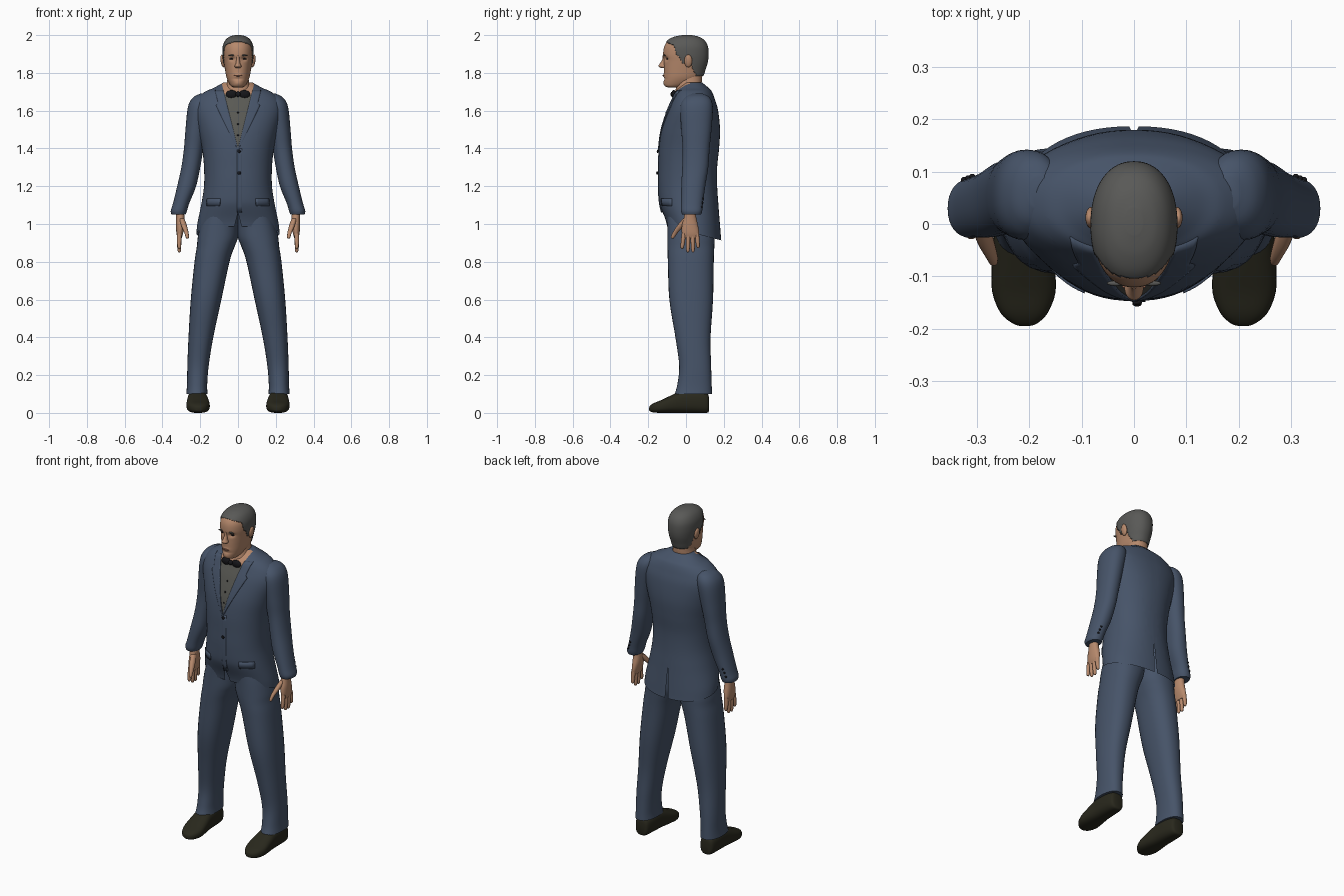
import bpy, bmesh, math
from mathutils import Matrix, Vector

if "Cube" in bpy.data.objects:
    bpy.data.objects.remove(bpy.data.objects["Cube"])


def material(name, r, g, b):
    m = bpy.data.materials.new(name)
    m.diffuse_color = (r, g, b, 1)
    m.use_nodes = True
    m.node_tree.nodes["Principled BSDF"].inputs["Base Color"].default_value = m.diffuse_color
    return m


SUIT = material("suit blue", 0.062, 0.088, 0.14)
SKIN = material("skin", 0.47, 0.25, 0.15)
HAIR = material("hair grey", 0.10, 0.10, 0.095)
SHIRT = material("shirt grey", 0.10, 0.10, 0.088)
SHOE = material("shoe brown black", 0.022, 0.021, 0.012)
BLACK = material("black", 0.008, 0.008, 0.01)
LIP = material("lip", 0.30, 0.13, 0.085)


def finish(bm, name, mats, mirror=False, thick=0, angle=50):
    me = bpy.data.meshes.new(name)
    bm.to_mesh(me)
    bm.free()
    ob = bpy.data.objects.new(name, me)
    bpy.context.collection.objects.link(ob)
    for m in mats:
        me.materials.append(m)
    bpy.ops.object.select_all(action='DESELECT')
    ob.select_set(True)
    bpy.context.view_layer.objects.active = ob
    bpy.ops.object.shade_smooth_by_angle(angle=math.radians(angle))
    if thick:
        s = ob.modifiers.new("thickness", 'SOLIDIFY')
        s.thickness = thick
    if mirror:
        ob.modifiers.new("mirror", 'MIRROR')
    return ob


def resample(rows, k):
    """Catmull-Rom smoothing of a list of section rows."""
    p = [rows[0]] + list(rows) + [rows[-1]]
    out = []
    for i in range(1, len(p) - 2):
        for j in range(k):
            t = j / k
            out.append(tuple(0.5 * (2 * b + (c - a) * t + (2 * a - 5 * b + 4 * c - d) * t * t
                                    + (3 * b - a - 3 * c + d) * t ** 3)
                             for a, b, c, d in zip(*p[i - 1:i + 3])))
    return out + [tuple(rows[-1])]


def loft(rows, k=4, seg=32, n=2.2, axis='z', caps=(True, True)):
    """Rows (t, a0, a1, b0, b1): section extents in x and y (or x and z along y)."""
    bm = bmesh.new()
    rings = []
    for t, a0, a1, b0, b1 in resample(rows, k):
        ring = []
        for i in range(seg):
            th = 2 * math.pi * i / seg
            c, s = math.cos(th), math.sin(th)
            a = (a0 + a1) / 2 + (a1 - a0) / 2 * math.copysign(abs(c) ** (2 / n), c)
            b = (b0 + b1) / 2 + (b1 - b0) / 2 * math.copysign(abs(s) ** (2 / n), s)
            ring.append(bm.verts.new((a, b, t) if axis == 'z' else (a, t, b)))
        rings.append(ring)
    for r, q in zip(rings, rings[1:]):
        for i in range(seg):
            bm.faces.new((r[i], r[(i + 1) % seg], q[(i + 1) % seg], q[i]))
    for ring, cap in zip((rings[0], rings[-1]), caps):
        if cap:
            bm.faces.new(ring)
    bmesh.ops.recalc_face_normals(bm, faces=bm.faces)
    return bm


def ball(name, pos, size, mat, mirror=False, rot=0):
    bm = bmesh.new()
    bmesh.ops.create_uvsphere(bm, u_segments=20, v_segments=12, radius=1, matrix=Matrix.Translation(pos)
                              @ Matrix.Rotation(rot, 4, 'Y') @ Matrix.Diagonal((*size, 1)))
    return finish(bm, name, [mat], mirror)


def cut(bm, co, normal):
    bmesh.ops.bisect_plane(bm, geom=bm.verts[:] + bm.edges[:] + bm.faces[:], dist=1e-5,
                           plane_co=co, plane_no=normal)


# Jacket body: height, half width, front y, back y
J = [(1.75, .075, -.01, .085), (1.72, .13, -.04, .12), (1.70, .175, -.058, .137),
     (1.66, .22, -.075, .153), (1.6, .235, -.10, .17), (1.5, .212, -.13, .18),
     (1.4, .19, -.143, .175), (1.3, .18, -.146, .165), (1.2, .18, -.147, .165),
     (1.1, .195, -.14, .172), (1.0, .215, -.112, .182), (.95, .22, -.10, .187)]
jrows = [(z, -w, w, f, b) for z, w, f, b in J]
jfine = resample(jrows, 6)


def jacket_front(x, z):
    r = min(jfine, key=lambda q: abs(q[0] - z))
    i = jfine.index(r)
    s = jfine[min(i + 1, len(jfine) - 1)] if z < r[0] else jfine[max(i - 1, 0)]
    t = 0 if s[0] == r[0] else (z - r[0]) / (s[0] - r[0])
    w, f, b = (r[m] + (s[m] - r[m]) * t for m in (2, 3, 4))
    u = min(abs(x) / w, 1) ** 2.2
    return (f + b) / 2 - (b - f) / 2 * (1 - u) ** (1 / 2.2)


bm = loft(jrows, 6, 64, caps=(True, False))
for v in bm.verts:  # hem hangs lower at the back
    v.co.z -= (v.co.y - .045) / .14 * .036 * max(0, min(1, (1.12 - v.co.z) / .15))
for s in (-1, 1):
    cut(bm, (0, 0, 1.40), (1, 0, s * .25))
    cut(bm, (0, 0, 1.06), (1, 0, s * .25))
    cut(bm, (0, 0, 1.12), (1, 0, s * .045))
cut(bm, (0, 0, 1.685), (0, 0, 1))
slits = []
for f in bm.faces:
    c = f.calc_center_median()
    if c.y < .02 and abs(c.x) < .25 * (c.z - 1.40):
        f.material_index = 2 if c.z > 1.685 else 1
    if (c.y > .1 and abs(c.x) < .045 * (1.12 - c.z)) or (c.y < 0 and abs(c.x) < .25 * (1.06 - c.z)):
        slits.append(f)
bmesh.ops.delete(bm, geom=slits, context='FACES')
finish(bm, "jacket", [SUIT, SHIRT, SKIN])


def patch(name, rows, mat, mirror=True, off=.005, cols=6):
    """Plate lying on the jacket front; rows (z, x0, x1) from top to bottom."""
    bm = bmesh.new()
    g = []
    for z, a, b in rows:
        xs = [a + (b - a) * i / cols for i in range(cols + 1)]
        g.append([bm.verts.new((x, jacket_front(x, z) - off, z)) for x in xs])
    for r, q in zip(g, g[1:]):
        for i in range(cols):
            bm.faces.new((q[i], q[i + 1], r[i + 1], r[i]))
    return finish(bm, name, [mat], mirror, thick=.007)


# Lapels with a notch, pocket flaps, breast welt, front overlap
rows = []
for i in range(25):
    z = 1.71 - i * .33 / 24
    width = .045 if z > 1.635 else .062 * max(.02, (z - 1.38) / .255)
    x = max(0, .25 * (z - 1.40))
    rows.append((z, x, x + width))
patch("lapel", rows, SUIT)
patch("pocket_flap", [(1.135, .095, .165), (1.115, .095, .167), (1.095, .097, .168)], SUIT)
patch("front_overlap", [(1.40 - i * .034, -.004, .022) for i in range(11)], SUIT, False, .002)
for z in (1.27, 1.385):
    ball("jacket_button", (.006, jacket_front(0, z) - .006, z), (.009, .005, .009), BLACK)
for z in (1.47, 1.53, 1.59):
    ball("shirt_button", (0, jacket_front(0, z) - .001, z), (.005, .003, .005), BLACK)

# Sleeves
finish(loft([(1.69, .16, .20, .03, .09), (1.67, .14, .238, -.005, .125), (1.62, .14, .265, -.03, .142),
             (1.5, .165, .278, -.025, .135), (1.4, .183, .286, -.018, .125), (1.3, .20, .30, -.02, .118),
             (1.2, .222, .322, -.025, .102), (1.11, .258, .344, -.026, .09),
             (1.07, .27, .356, -.026, .086), (1.05, .278, .352, -.02, .08)], 5),
       "sleeve", [SUIT], True)
for i in range(3):
    ball("sleeve_button", (.325 - i * .008, .084 + i * .003, 1.09 + i * .022), (.006, .006, .006), BLACK, True)

# Hands: palm, four fingers, thumb
finish(loft([(1.07, .287, .33, -.005, .05), (1.03, .283, .328, -.012, .055), (.99, .283, .328, -.022, .064),
             (.95, .291, .326, -.022, .07), (.925, .298, .32, -.014, .066)], 4, 20), "palm", [SKIN], True)
for y, y2, tip in ((-.012, -.02, .868), (.012, .01, .85), (.035, .037, .85), (.058, .064, .872)):
    finish(loft([(.95, .298, .322, y - .011, y + .011),
                 ((.95 + tip) / 2, .30, .323, (y + y2) / 2 - .011, (y + y2) / 2 + .011),
                 (tip + .01, .302, .32, y2 - .009, y2 + .009), (tip, .307, .315, y2 - .003, y2 + .003)], 4, 12),
           "finger", [SKIN], True)
finish(loft([(1.03, .284, .312, -.015, .025), (.99, .27, .30, -.048, -.008), (.955, .262, .285, -.07, -.042),
             (.93, .26, .277, -.08, -.06), (.922, .265, .272, -.074, -.066)], 4, 14), "thumb", [SKIN], True)

# Trousers: legs overlap at the hips
finish(loft([(1.08, -.01, .17, -.10, .14), (1.0, -.005, .198, -.098, .15), (.93, 0, .213, -.098, .152),
             (.88, .018, .218, -.098, .15), (.8, .045, .23, -.096, .147), (.6, .088, .25, -.088, .143),
             (.4, .131, .262, -.056, .13), (.25, .155, .268, -.036, .133), (.15, .163, .27, -.046, .136),
             (.10, .161, .274, -.06, .138)], 5, 32, 2.3), "trouser_leg", [SUIT], True)

# Shoes: sections run from heel to toe
finish(loft([(.122, .19, .24, .01, .08), (.11, .175, .258, 0, .105), (.05, .165, .266, 0, .12),
             (-.02, .16, .268, 0, .117), (-.08, .152, .272, 0, .092), (-.13, .15, .271, 0, .068),
             (-.17, .165, .255, .002, .052), (-.19, .185, .232, .008, .038), (-.195, .2, .217, .014, .028)],
            4, 28, 2.7, 'y'), "shoe", [SHOE], True)

# Neck with the open collar around it
finish(loft([(1.64, -.07, .07, -.05, .09), (1.70, -.074, .074, -.056, .085), (1.735, -.063, .063, -.05, .082),
             (1.77, -.056, .056, -.05, .085), (1.83, -.055, .055, -.04, .085)]), "neck", [SKIN])

# Bow tie
ball("bow_wing", (.034, -.064, 1.687), (.03, .013, .022), BLACK, True)
ball("bow_knot", (0, -.07, 1.687), (.014, .013, .014), BLACK)

# Head: sections plus soft bumps (x, z, spread x, spread z, amount forward)
H = [(1.722, .02, -.09, -.03), (1.73, .036, -.111, 0), (1.75, .05, -.117, .05), (1.78, .062, -.117, .085),
     (1.82, .069, -.117, .1), (1.86, .075, -.117, .112), (1.90, .079, -.121, .116), (1.94, .077, -.115, .112),
     (1.97, .064, -.095, .095), (1.988, .043, -.06, .065), (1.996, .016, -.02, .03)]
BUMPS = [(.032, 1.875, .015, .011, -.012), (-.032, 1.875, .015, .011, -.012), (0, 1.786, .02, .008, .004),
         (0, 1.768, .025, .006, -.004), (0, 1.745, .018, .01, .003)]


def bump(x, z):
    return sum(a * math.exp(-((x - bx) / sx) ** 2 - ((z - bz) / sz) ** 2) for bx, bz, sx, sz, a in BUMPS)


def head_mesh():
    bm = loft([(z, -w, w, f, b) for z, w, f, b in H], 8, 96, 2.2)
    for v in bm.verts:
        if v.co.y < -.02:
            v.co.y -= bump(v.co.x, v.co.z)
    return bm


head = finish(head_mesh(), "head", [SKIN])


def face_y(x, z):
    return min((v.co for v in head.data.vertices if v.co.y < 0),
               key=lambda c: (c.x - x) ** 2 + (c.z - z) ** 2).y


finish(loft([(1.892, -.008, .008, -.124, -.10), (1.87, -.009, .009, -.126, -.10), (1.85, -.012, .012, -.138, -.10),
             (1.837, -.018, .018, -.146, -.10), (1.829, -.016, .016, -.138, -.10),
             (1.825, -.008, .008, -.126, -.10)], 4, 20, 2), "nose", [SKIN])
ball("eye", (.032, face_y(.032, 1.875) - .001, 1.874), (.013, .005, .0045), BLACK, True)
ball("eyebrow", (.034, face_y(.034, 1.893) - .001, 1.893), (.018, .005, .004), HAIR, True, .1)
ball("mouth", (0, face_y(0, 1.786) + .001, 1.786), (.023, .005, .004), LIP)
ball("ear", (.081, .012, 1.863), (.011, .021, .034), SKIN, True, .15)

# Hair: offset head shell, trimmed by a hairline height that depends on y
LINE = [(-.2, 2.1), (-.106, 1.967), (-.09, 1.957), (-.062, 1.945), (-.052, 1.9), (-.03, 1.88), (-.02, 1.85),
        (-.004, 1.85), (.005, 1.89), (.025, 1.88), (.035, 1.82), (.055, 1.785), (.2, 1.785)]


def hairline(y):
    for (y0, z0), (y1, z1) in zip(LINE, LINE[1:]):
        if y0 <= y <= y1:
            return z0 + (z1 - z0) * (y - y0) / (y1 - y0)


bm = head_mesh()
bare = [f for f in bm.faces if f.calc_center_median().z < hairline(f.calc_center_median().y)]
bmesh.ops.delete(bm, geom=bare, context='FACES')
bm.normal_update()
for v, nrm in [(v, v.normal.copy()) for v in bm.verts]:
    v.co += nrm * .004
finish(bm, "hair", [HAIR], thick=.006)
